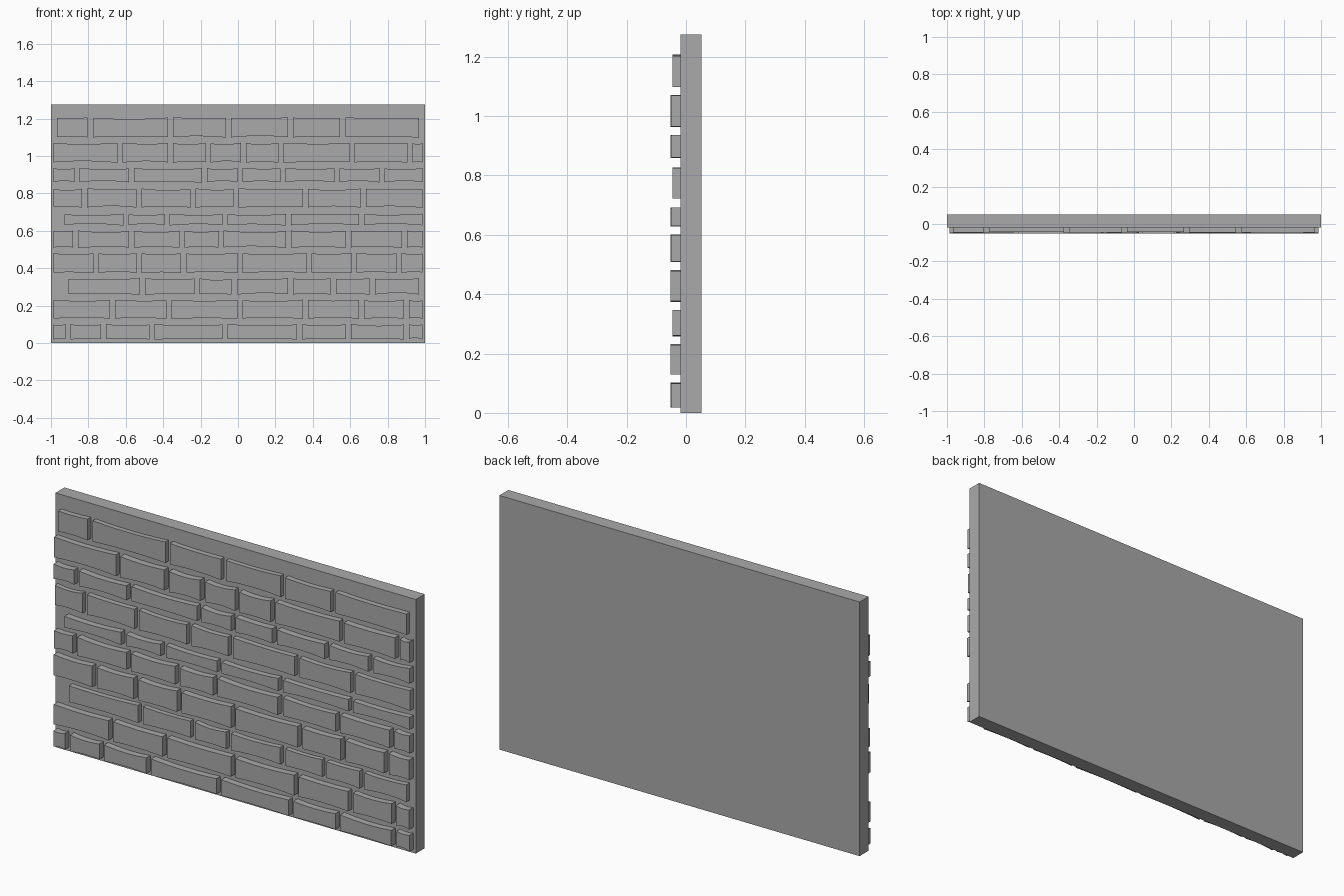
import bpy, bmesh, random

random.seed(4)
if "Cube" in bpy.data.objects:
    bpy.data.objects.remove(bpy.data.objects["Cube"])

stone = bpy.data.materials.new("grey stone")
stone.use_nodes = True
GREY = (0.4, 0.4, 0.4, 1)
stone.diffuse_color = GREY
stone.node_tree.nodes["Principled BSDF"].inputs["Base Color"].default_value = GREY

WALL_FRONT, WALL_BACK, WALL_TOP = -0.019, 0.052, 1.275
GAP = 0.027
COLUMNS = 6


def finish(name, bm):
    bmesh.ops.recalc_face_normals(bm, faces=bm.faces)
    mesh = bpy.data.meshes.new(name)
    bm.to_mesh(mesh)
    bm.free()
    mesh.materials.append(stone)
    obj = bpy.data.objects.new(name, mesh)
    bpy.context.collection.objects.link(obj)
    return obj


def brick(bm, left, right, low, high, front):
    """Extruded outline with worn, slightly pinched long edges."""
    def edge(base, inward):
        sag, skew = random.uniform(0.003, 0.008), random.uniform(-0.002, 0.002)
        points = []
        for i in range(COLUMNS + 1):
            t = i / COLUMNS
            dip = inward * (sag * 4 * t * (1 - t) + skew * (2 * t - 1))
            points.append((left + (right - left) * t, base + dip))
        return points

    outline = edge(low, 1) + edge(high, -1)[::-1]
    face = bm.faces.new([bm.verts.new((x, front, z)) for x, z in outline])
    side = bmesh.ops.extrude_face_region(bm, geom=[face], use_keep_orig=True)
    for v in side["geom"]:
        if isinstance(v, bmesh.types.BMVert):
            v.co.y = WALL_FRONT + 0.002


# Backing slab
bm = bmesh.ops and bmesh.new()
bmesh.ops.create_cube(bm, size=1)
for v in bm.verts:
    v.co.x *= 2
    v.co.y = WALL_BACK if v.co.y > 0 else WALL_FRONT
    v.co.z = WALL_TOP if v.co.z > 0 else 0
finish("wall_slab", bm)

# Courses from the bottom up: low, high, front, then the joints in hundredths
courses = [
    (.02, .1, -.052, "-100 -91 -72 -46 -7 33 59 90 100"),
    (.13, .23, -.052, "-100 -67 -37 1 36 66 90 100"),
    (.26, .345, -.046, "-92 -51 -22 -2 28 51 72 98"),
    (.375, .48, -.052, "-100 -76 -53 -29 1 38 62 86 100"),
    (.51, .6, -.052, "-100 -87 -57 -30 -9 27 59 89 100"),
    (.63, .69, -.052, "-94 -60 -38 -7 27 66 100"),
    (.725, .825, -.046, "-100 -82 -53 -24 -1 36 67 100"),
    (.86, .935, -.052, "-100 -86 -57 -18 1 24 53 77 100"),
    (.965, 1.07, -.052, "-100 -63 -36 -16 3 23 61 92 100"),
    (1.1, 1.205, -.046, "-98 -79 -36 -5 28 56 98"),
]
for number, (low, high, front, joints) in enumerate(courses, 1):
    bm = bmesh.new()
    xs = [int(j) / 100 for j in joints.split()]
    for a, b in zip(xs, xs[1:]):
        depth = front + random.choice((0, 0, 0.003))
        brick(bm, a + GAP / 2, b - GAP / 2, low, high, depth)
    finish(f"brick_course_{number}", bm)
